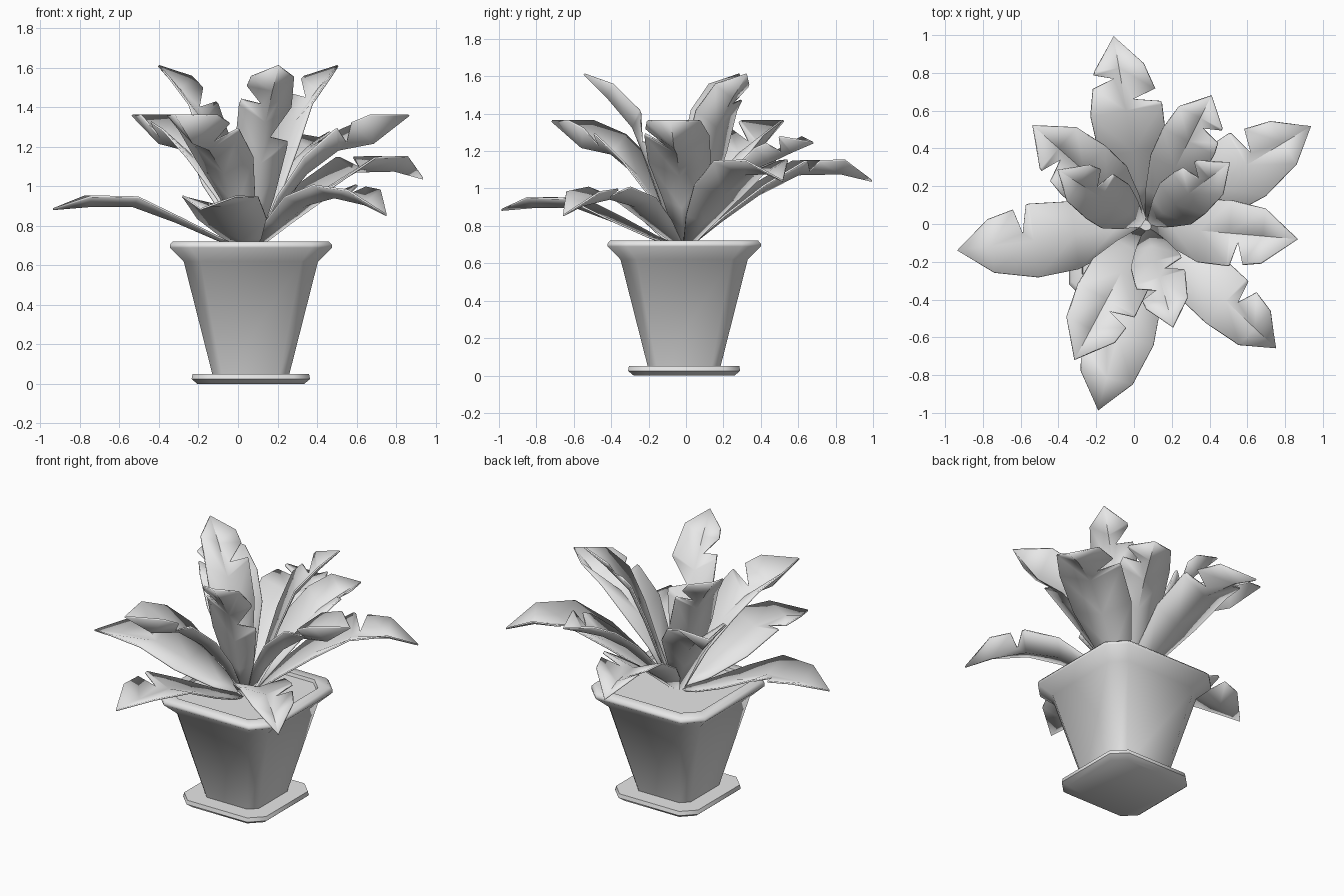
import bpy
import bmesh
import math
from mathutils import Vector

old = bpy.data.objects.get("Cube")
if old:
    bpy.data.objects.remove(old, do_unlink=True)

grey = bpy.data.materials.new("plain_grey")
grey.use_nodes = True
grey.diffuse_color = (0.8, 0.8, 0.8, 1)
grey.node_tree.nodes["Principled BSDF"].inputs["Base Color"].default_value = (0.8, 0.8, 0.8, 1)

CX, CY = 0.065, -0.01  # centre of the pot


def finish(name, bm, angle):
    bmesh.ops.recalc_face_normals(bm, faces=bm.faces)
    mesh = bpy.data.meshes.new(name)
    bm.to_mesh(mesh)
    bm.free()
    mesh.materials.append(grey)
    obj = bpy.data.objects.new(name, mesh)
    bpy.context.collection.objects.link(obj)
    bpy.ops.object.select_all(action="DESELECT")
    obj.select_set(True)
    bpy.context.view_layer.objects.active = obj
    bpy.ops.object.shade_smooth_by_angle(angle=math.radians(angle))
    return obj


def chamfered_loft(name, profile, chamfer):
    """Stack square rings with cut corners; profile is (half width, z)."""
    bm = bmesh.new()
    rings = []
    for h, z in profile:
        c = h * (1 - chamfer)
        pts = [(h, -c), (h, c), (c, h), (-c, h), (-h, c), (-h, -c), (-c, -h), (c, -h)]
        rings.append([bm.verts.new((CX + x, CY + y, z)) for x, y in pts])
    for a, b in zip(rings, rings[1:]):
        for i in range(8):
            j = (i + 1) % 8
            bm.faces.new((a[i], a[j], b[j], b[i]))
    bm.faces.new(rings[0][::-1])
    bm.faces.new(rings[-1])
    return finish(name, bm, 50)


# Pot, with its flared rim and the soil surface inside, and the saucer
chamfered_loft("saucer", [(0.27, 0), (0.3, 0.025), (0.295, 0.05), (0.2, 0.05)], 0.27)
chamfered_loft("pot", [(0.19, 0.03), (0.34, 0.62), (0.41, 0.69), (0.41, 0.705),
                       (0.395, 0.722), (0.34, 0.72), (0.335, 0.7)], 0.25)

# Leaf kinds: rows of (reach, edge height, half width, midrib drop), then the tip
KINDS = {
    "low": ([(0.02, 0.69, 0.02, 0.0), (0.17, 0.745, 0.1, 0.01), (0.38, 0.845, 0.18, 0.02),
             (0.6, 0.95, 0.195, 0.045), (0.83, 0.955, 0.14, 0.05)], (1.01, 0.89)),
    "spreading": ([(0.02, 0.69, 0.02, 0.0), (0.2, 0.86, 0.11, 0.03), (0.4, 1.02, 0.18, 0.05),
                   (0.62, 1.15, 0.19, 0.07), (0.85, 1.155, 0.13, 0.07)], (1.02, 1.045)),
    "upright": ([(0.02, 0.69, 0.025, 0.0), (0.14, 0.95, 0.1, 0.05), (0.28, 1.15, 0.165, 0.08),
                 (0.44, 1.29, 0.17, 0.1), (0.62, 1.365, 0.14, 0.14)], (0.8, 1.365)),
    "drooping": ([(0.02, 0.69, 0.02, 0.0), (0.2, 0.83, 0.1, 0.02), (0.38, 0.95, 0.155, 0.04),
                  (0.58, 1.01, 0.155, 0.06), (0.79, 0.985, 0.12, 0.07)], (0.945, 0.86)),
    "middle": ([(0.02, 0.69, 0.02, 0.0), (0.17, 0.89, 0.09, 0.03), (0.34, 1.09, 0.145, 0.06),
                (0.5, 1.22, 0.15, 0.08), (0.64, 1.28, 0.125, 0.08)], (0.77, 1.25)),
    "tall": ([(0.02, 0.69, 0.02, 0.0), (0.11, 0.95, 0.09, 0.05), (0.19, 1.2, 0.135, 0.08),
              (0.28, 1.42, 0.135, 0.09), (0.42, 1.56, 0.11, 0.07)], (0.55, 1.615)),
}


def make_leaf(name, kind, degrees, notches):
    """notches holds (side, reach): side 1 is left of the heading, -1 right."""
    rows, (tip_r, tip_z) = KINDS[kind]
    a = math.radians(degrees)
    out = Vector((math.cos(a), math.sin(a), 0))
    left = Vector((-out.y, out.x, 0))
    root = Vector((CX, CY, 0))
    bm = bmesh.new()

    def place(r, s, z):
        return root + out * r + left * s + Vector((0, 0, z))

    tip = bm.verts.new(place(tip_r, 0, tip_z))
    ribs = [bm.verts.new(place(r, 0, z - d)) for r, z, w, d in rows]
    for side in (1, -1):
        edge = [bm.verts.new(place(r, side * w, z)) for r, z, w, d in rows]
        for i in range(len(rows) - 1):
            k0, k1, e0, e1 = ribs[i], ribs[i + 1], edge[i], edge[i + 1]
            r0, r1 = rows[i][0], rows[i + 1][0]
            cut = [n for s, n in notches if s == side and r0 <= n < r1]
            if not cut:
                bm.faces.new((k0, k1, e1, e0))
                continue
            # Torn notch that reaches most of the way to the midrib
            half = 0.035 / (r1 - r0)
            t = min(max((cut[0] - r0) / (r1 - r0), half + 0.08), 0.92 - half)
            lower = bm.verts.new(e0.co.lerp(e1.co, t - half))
            upper = bm.verts.new(e0.co.lerp(e1.co, t + half))
            rib_point = k0.co.lerp(k1.co, t)
            inner = bm.verts.new(rib_point.lerp((lower.co + upper.co) / 2, 0.25))
            bm.faces.new((k0, inner, lower, e0))
            bm.faces.new((k0, k1, inner))
            bm.faces.new((k1, e1, upper, inner))
        bm.faces.new((ribs[-1], tip, edge[-1]))
    obj = finish(name, bm, 40)
    if obj.data.polygons[0].normal.z < 0:
        obj.data.flip_normals()
    thick = obj.modifiers.new("thickness", "SOLIDIFY")
    thick.thickness = 0.01
    thick.offset = -1
    return obj


# Leaves around the pot
LEAVES = [
    ("low", 187.4, [(-1, 0.62)]),
    ("low", 255.4, [(-1, 0.62)]),
    ("spreading", 31.2, [(1, 0.63)]),
    ("spreading", 99.8, [(1, 0.83), (-1, 0.63)]),
    ("upright", -5, [(-1, 0.44)]),
    ("upright", 241.8, [(1, 0.48)]),
    ("upright", 138.5, [(1, 0.6)]),
    ("drooping", -43.3, [(1, 0.62)]),
    ("middle", 63.4, [(-1, 0.61)]),
    ("tall", 147.7, [(-1, 0.32)]),
    ("tall", 37.2, [(1, 0.37)]),
    ("tall", -75.2, [(1, 0.25), (-1, 0.34)]),
]
for number, (kind, degrees, notches) in enumerate(LEAVES, 1):
    make_leaf(f"{kind}_leaf_{number}", kind, degrees, notches)
